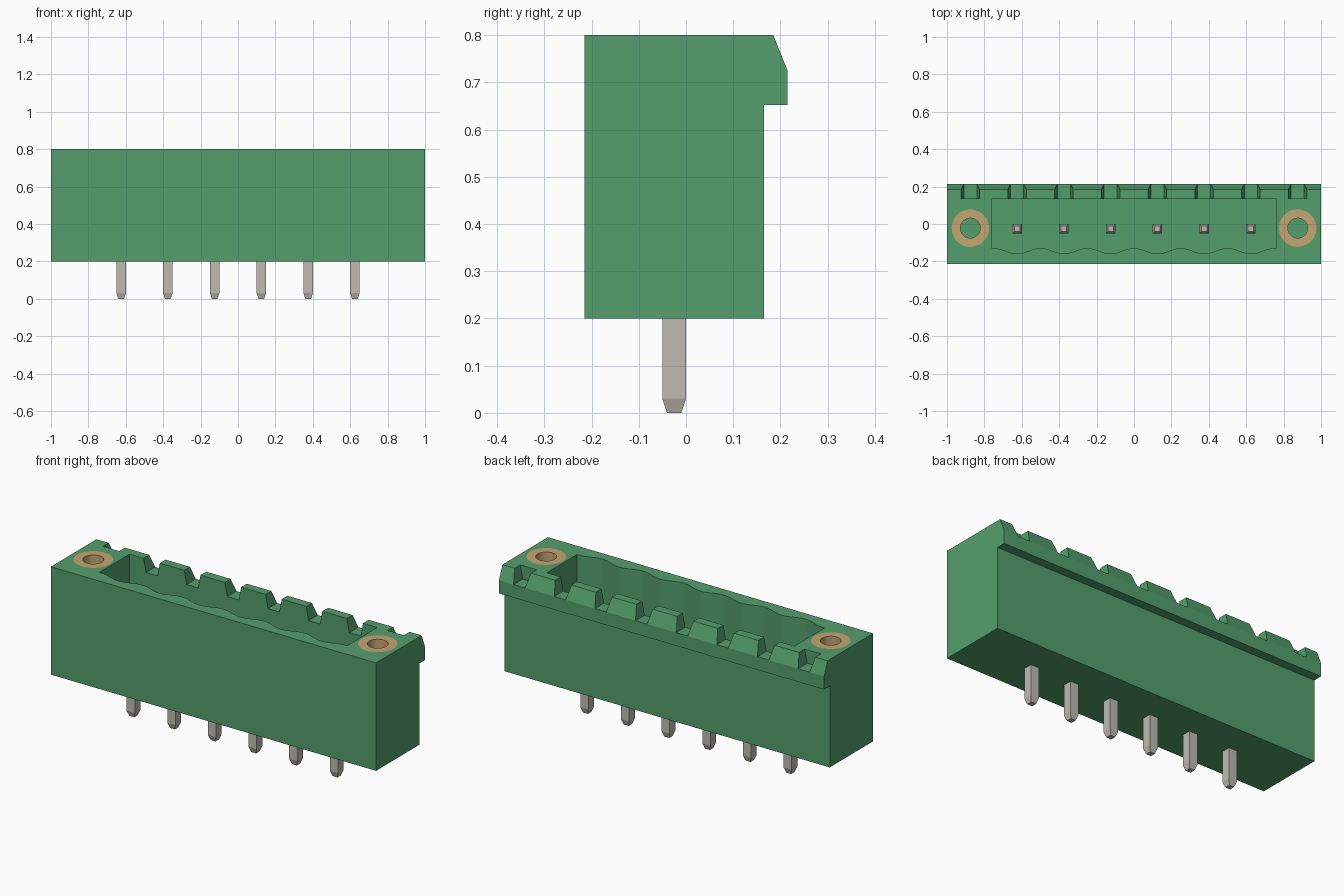
import bpy, bmesh, math
from mathutils import Vector

if "Cube" in bpy.data.objects:
    bpy.data.objects.remove(bpy.data.objects["Cube"], do_unlink=True)


def material(name, rgb):
    lin = [((c / 255 + 0.055) / 1.055) ** 2.4 for c in rgb] + [1.0]
    m = bpy.data.materials.new(name)
    m.use_nodes = True
    m.diffuse_color = lin
    m.node_tree.nodes["Principled BSDF"].inputs["Base Color"].default_value = lin
    return m


GREEN = material("green plastic", (84, 159, 109))
BRASS = material("brass", (197, 167, 115))
METAL = material("tinned metal", (190, 187, 178))


def add_object(name, bm, mat=None):
    bmesh.ops.recalc_face_normals(bm, faces=bm.faces)
    mesh = bpy.data.meshes.new(name)
    bm.to_mesh(mesh)
    bm.free()
    ob = bpy.data.objects.new(name, mesh)
    bpy.context.collection.objects.link(ob)
    if mat:
        mesh.materials.append(mat)
    return ob


def prism(bm, points, offset):
    """Extrude a closed outline of 3D points along an offset."""
    face = bm.faces.new([bm.verts.new(p) for p in points])
    ext = bmesh.ops.extrude_face_region(bm, geom=[face])
    # the start cap is kept by the extrusion, so the prism is closed
    moved = [v for v in ext["geom"] if isinstance(v, bmesh.types.BMVert)]
    bmesh.ops.translate(bm, verts=moved, vec=Vector(offset))


def circle(cx, cy, z, r, n=48):
    return [(cx + r * math.cos(2 * math.pi * i / n),
             cy + r * math.sin(2 * math.pi * i / n), z) for i in range(n)]


def smooth(ob):
    bpy.ops.object.select_all(action='DESELECT')
    ob.select_set(True)
    bpy.context.view_layer.objects.active = ob
    bpy.ops.object.shade_smooth_by_angle(angle=math.radians(12))


PITCH = 0.25
PIN_X = [(i - 2.5) * PITCH for i in range(6)]
NOTCH_X = [(i - 3.5) * PITCH for i in range(8)]
PIN_Y, SCREW_Y = -0.025, -0.022

# Housing: side profile with an overhanging, bevelled rear lip
bm = bmesh.new()
profile = [(-0.215, 0.2), (0.165, 0.2), (0.165, 0.652), (0.215, 0.652),
           (0.215, 0.725), (0.185, 0.8), (-0.215, 0.8)]
prism(bm, [(-1, y, z) for y, z in profile], (2, 0, 0))
housing = add_object("housing", bm, GREEN)

# Cutter for the socket, with a scalloped front wall
socket = bmesh.new()
outline = [(0.762, 0.135), (-0.762, 0.135), (-0.762, -0.129)]
for i in range(97):
    x = -0.75 + 1.5 * i / 96
    outline.append((x, -0.144 - 0.015 * math.cos(2 * math.pi * (x - 0.125) / PITCH)))
outline.append((0.762, -0.129))
prism(socket, [(x, y, 0.28) for x, y in outline], (0, 0, 0.6))

# Cutter for the tapered notches in the rear lip
notches = bmesh.new()
for x in NOTCH_X:
    y0 = 0.135 if abs(x) > 0.8 else 0.11
    shape = [(-0.035, 0.725), (0.035, 0.725), (0.055, 0.825), (-0.055, 0.825)]
    prism(notches, [(x + dx, y0, z) for dx, z in shape], (0, 0.25 - y0, 0))

# Cutter for the round seats of the screw bushings
seats = bmesh.new()
for s in (-1, 1):
    prism(seats, circle(s * 0.875, SCREW_Y, 0.35, 0.1), (0, 0, 0.5))

for label, cut_bm in (("socket", socket), ("notch", notches), ("seat", seats)):
    cutter = add_object(label + "_cutter", cut_bm)
    cutter.hide_render = True
    mod = housing.modifiers.new(label, 'BOOLEAN')
    mod.operation = 'DIFFERENCE'
    mod.solver = 'EXACT'
    mod.object = cutter
    bpy.context.view_layer.objects.active = housing
    bpy.ops.object.modifier_apply(modifier=label)
    bpy.data.objects.remove(cutter, do_unlink=True)
smooth(housing)

# Brass screw bushings: open tubes set flush with the top
for s, side in ((-1, "right"), (1, "left")):
    bm = bmesh.new()
    rings = [[bm.verts.new(p) for p in circle(s * 0.875, SCREW_Y, z, r)]
             for r, z in ((0.1, 0.35), (0.1, 0.8), (0.053, 0.8), (0.053, 0.35))]
    for k in range(4):
        a, b = rings[k], rings[(k + 1) % 4]
        for i in range(48):
            j = (i + 1) % 48
            bm.faces.new((a[i], a[j], b[j], b[i]))
    smooth(add_object(side + "_screw_bushing", bm, BRASS))

# Square contact pins, tapered at both tips
for n, x in enumerate(PIN_X):
    bm = bmesh.new()
    rings = [[bm.verts.new((x + sx * h, PIN_Y + sy * h, z))
              for sx, sy in ((-1, -1), (1, -1), (1, 1), (-1, 1))]
             for h, z in ((0.015, 0), (0.025, 0.03), (0.025, 0.62), (0.015, 0.65))]
    for a, b in zip(rings, rings[1:]):
        for i in range(4):
            j = (i + 1) % 4
            bm.faces.new((a[i], a[j], b[j], b[i]))
    bm.faces.new(rings[0])
    bm.faces.new(rings[-1])
    add_object("contact_pin_%d" % (n + 1), bm, METAL)
